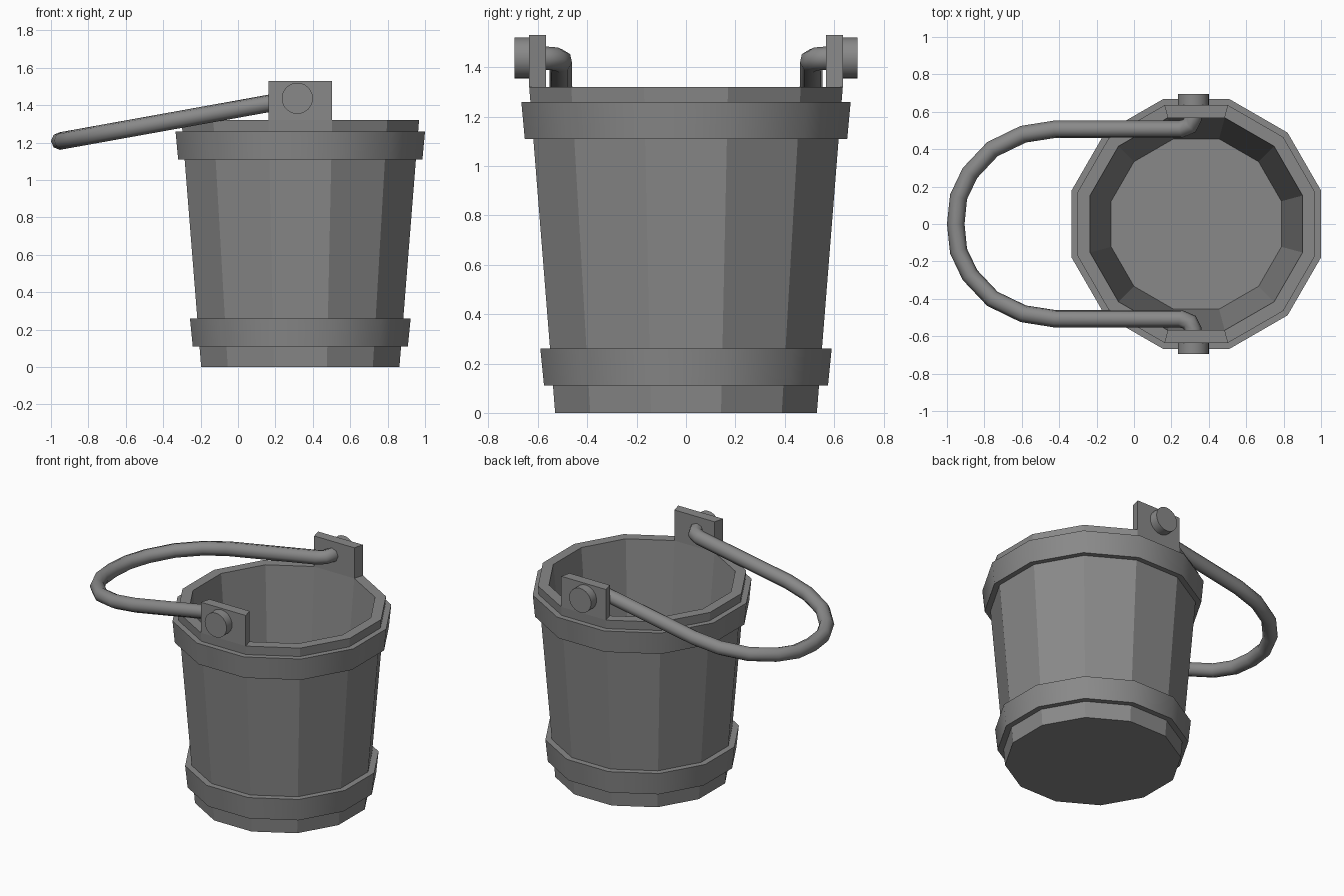
import bpy, bmesh, math
from mathutils import Vector, Matrix

if "Cube" in bpy.data.objects:
    bpy.data.objects.remove(bpy.data.objects["Cube"])

CENTRE_X = 0.333   # bucket axis
SIDES = 12
PIVOT = Vector((0.317, 0, 1.437))

grey = bpy.data.materials.new("plain grey")
grey.use_nodes = True
COLOUR = (0.25, 0.25, 0.25, 1)
grey.diffuse_color = COLOUR
grey.node_tree.nodes["Principled BSDF"].inputs["Base Color"].default_value = COLOUR


def finish(name, bm, smooth=False):
    bmesh.ops.recalc_face_normals(bm, faces=bm.faces)
    mesh = bpy.data.meshes.new(name)
    bm.to_mesh(mesh)
    bm.free()
    mesh.materials.append(grey)
    obj = bpy.data.objects.new(name, mesh)
    bpy.context.collection.objects.link(obj)
    if smooth:
        smooth_sides(obj)
    return obj


def smooth_sides(obj):
    bpy.ops.object.select_all(action='DESELECT')
    obj.select_set(True)
    bpy.context.view_layer.objects.active = obj
    bpy.ops.object.shade_smooth_by_angle(angle=math.radians(50))


def lathe(profile, closed):
    """Twelve-sided turning; profile holds (flat-side radius, height)."""
    bm = bmesh.new()
    rings = []
    for apothem, z in profile:
        r = apothem / math.cos(math.pi / SIDES)
        angles = [(i + 0.5) * math.tau / SIDES for i in range(SIDES)]
        rings.append([bm.verts.new((CENTRE_X + r * math.cos(a), r * math.sin(a), z))
                      for a in angles])
    pairs = list(zip(rings, rings[1:]))
    if closed:
        pairs.append((rings[-1], rings[0]))
    else:
        bm.faces.new(rings[0])
        bm.faces.new(rings[-1])
    for low, high in pairs:
        for i in range(SIDES):
            j = (i + 1) % SIDES
            bm.faces.new((low[i], low[j], high[j], high[i]))
    bmesh.ops.recalc_face_normals(bm, faces=bm.faces)
    return bm


# Hollow bucket, with the front and back rim pieces raised into handle lugs
bm = lathe([(0.53, 0), (0.635, 1.32), (0.568, 1.32), (0.455, 0.08)], closed=False)
bm.normal_update()
rim = [f for f in bm.faces if f.normal.z > 0.9
       and f.calc_center_median().z > 1.3
       and abs(f.calc_center_median().x - CENTRE_X) < 0.01]
lugs = bmesh.ops.extrude_discrete_faces(bm, faces=rim)["faces"]
for face in lugs:
    bmesh.ops.translate(bm, verts=face.verts, vec=(0, 0, 0.21))
finish("bucket", bm)

# Hoops
for name, bottom, top, r_bottom, r_top in (
        ("upper_hoop", 1.11, 1.26, 0.653, 0.667),
        ("lower_hoop", 0.11, 0.26, 0.575, 0.59)):
    bm = lathe([(r_bottom, bottom), (r_top, top),
                (r_top - 0.05, top), (r_bottom - 0.05, bottom)], closed=True)
    finish(name, bm, smooth=True)

# Round pegs on the outside of the lugs
for name, side in (("front_peg", -1), ("back_peg", 1)):
    bm = bmesh.new()
    place = Matrix.Translation(PIVOT + Vector((0, side * 0.66, 0)))
    bmesh.ops.create_cone(bm, cap_ends=True, segments=24, radius1=0.083,
                          radius2=0.083, depth=0.07,
                          matrix=place @ Matrix.Rotation(math.pi / 2, 4, 'X'))
    finish(name, bm, smooth=True)

# Bent tube handle, tilted down to the right side
half = [(0.317, 0.6), (0.315, 0.565), (0.297, 0.525), (0.25, 0.507),
        (-0.42, 0.507), (-0.592, 0.48), (-0.757, 0.4), (-0.877, 0.273),
        (-0.938, 0.145)]
path = half + [(-0.953, 0)] + [(x, -y) for x, y in reversed(half)]
curve = bpy.data.curves.new("handle", 'CURVE')
curve.dimensions = '3D'
curve.bevel_depth = 0.047
curve.bevel_resolution = 2
curve.use_fill_caps = True
spline = curve.splines.new('POLY')
spline.points.add(len(path) - 1)
for point, (x, y) in zip(spline.points, path):
    point.co = (x, y, PIVOT.z + 0.18 * (x - PIVOT.x), 1)
curve.materials.append(grey)
handle = bpy.data.objects.new("handle", curve)
bpy.context.collection.objects.link(handle)
bpy.ops.object.select_all(action='DESELECT')
handle.select_set(True)
bpy.context.view_layer.objects.active = handle
bpy.ops.object.convert(target='MESH')
smooth_sides(bpy.context.view_layer.objects.active)
